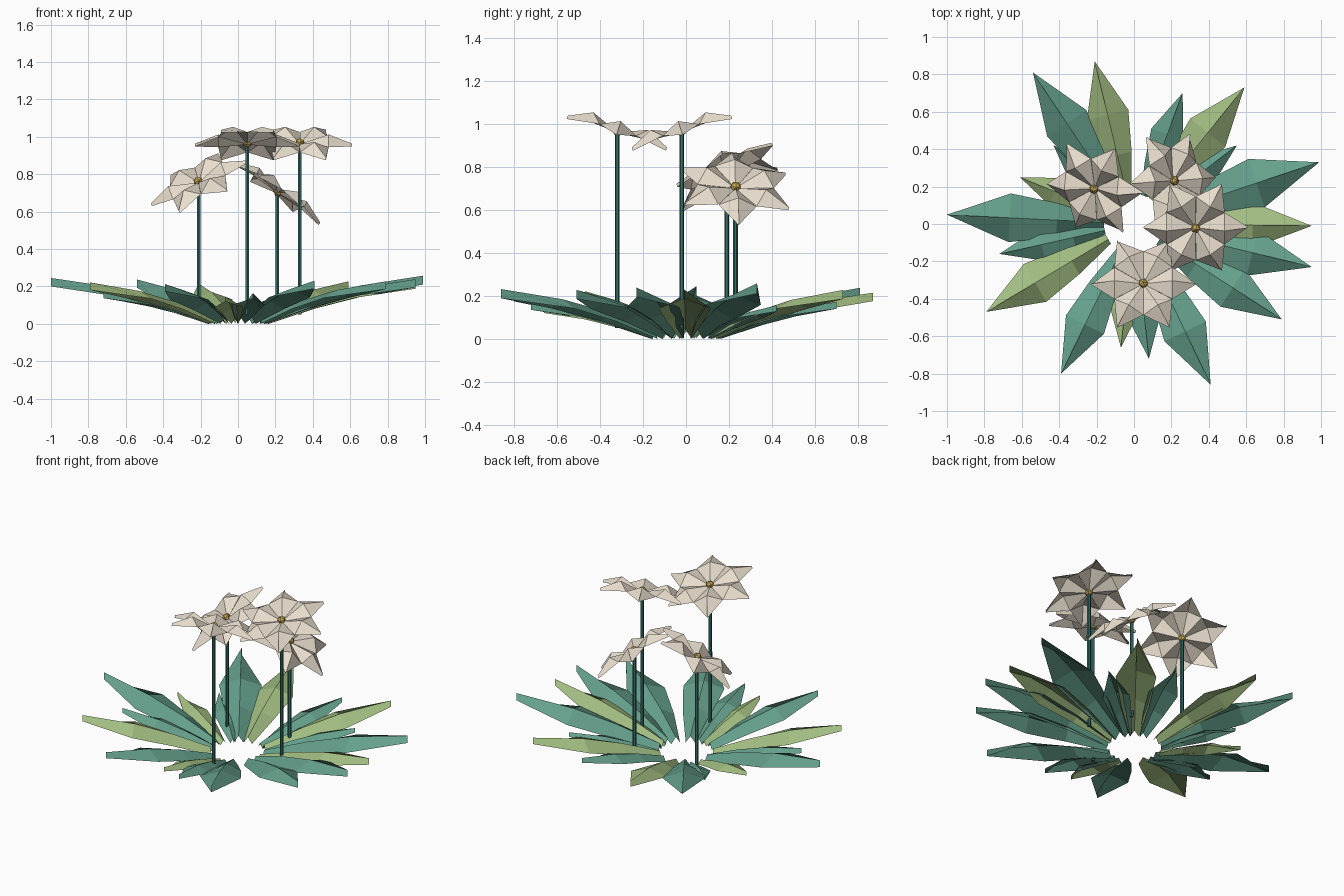
import bpy, bmesh, math
from mathutils import Vector, Matrix

if "Cube" in bpy.data.objects:
    bpy.data.objects.remove(bpy.data.objects["Cube"])


def material(name, rgb):
    m = bpy.data.materials.new(name)
    m.diffuse_color = (*rgb, 1)
    m.use_nodes = True
    m.node_tree.nodes["Principled BSDF"].inputs["Base Color"].default_value = m.diffuse_color
    return m


TEAL = material("teal_leaf", (0.13, 0.35, 0.26))
LIME = material("light_leaf", (0.36, 0.51, 0.22))
STEM = material("stem_green", (0.04, 0.17, 0.15))
CREAM = material("petal_cream", (0.82, 0.74, 0.62))
GOLD = material("centre_gold", (0.55, 0.38, 0.09))


def finish(bm, name, mat, matrix=Matrix()):
    bm.transform(matrix)
    me = bpy.data.meshes.new(name)
    bm.to_mesh(me)
    bm.free()
    me.materials.append(mat)
    ob = bpy.data.objects.new(name, me)
    bpy.context.collection.objects.link(ob)
    return ob


def blade(bm, rows, rot=Matrix()):
    """Ridged sheet along +x; rows are (x, half width, rib z, edge z)."""
    grid = [[bm.verts.new(rot @ Vector(p)) for p in ((x, w, e), (x, 0, z), (x, -w, e))]
            for x, w, z, e in rows]
    for a, b in zip(grid, grid[1:]):
        for i in (0, 1):
            bm.faces.new((a[i], a[i + 1], b[i + 1], b[i]))


# Leaves: folded blades whose ridge stands a constant height above the edges
R0 = 0.16
FOLD = 0.045
LEAVES = [(-.54, .81, TEAL), (-.21, .87, LIME), (.26, .70, TEAL), (.59, .73, LIME),
          (.55, .42, TEAL), (.99, .33, TEAL), (.95, -.01, LIME), (.95, -.23, TEAL),
          (.79, -.51, TEAL), (.41, -.86, TEAL), (.08, -.72, TEAL), (-.07, -.66, LIME),
          (-.39, -.80, TEAL), (-.79, -.47, LIME), (-.72, -.16, TEAL), (-1.0, .05, TEAL),
          (-.61, .25, LIME), (-.43, .42, TEAL)]
for n, (x, y, mat) in enumerate(LEAVES, 1):
    length = math.hypot(x, y) - R0
    s = length / 0.84
    rows = [(R0 + t * length, w * s, z * s, (z - FOLD) * s) for t, w, z in
            ((0, .03, .045), (.3, .09, .13), (.6, .13, .195), (1, 0, .245))]
    bm = bmesh.new()
    blade(bm, rows)
    finish(bm, f"leaf_{n:02d}", mat, Matrix.Rotation(math.atan2(y, x), 4, 'Z'))

# Flowers: position of the head, direction it faces, turn of the petals
FLOWERS = [((.05, -.32, .96), (0, .32, 1), 0),
           ((.33, -.02, .96), (0, -.32, 1), 0),
           ((.21, .23, .70), (.70, .12, 1), 5),
           ((-.21, .19, .755), (-.50, -.48, 1), 0)]
for n, (pos, facing, turn) in enumerate(FLOWERS, 1):
    tilt = Vector((0, 0, 1)).rotation_difference(Vector(facing)).to_matrix().to_4x4()
    head = Matrix.Translation(pos) @ tilt

    # Stem
    bm = bmesh.new()
    h = pos[2] - .05
    bmesh.ops.create_cone(bm, cap_ends=True, segments=6, radius1=.011, radius2=.011, depth=h)
    finish(bm, f"stem_{n}", STEM, Matrix.Translation((pos[0], pos[1], .05 + h / 2)))

    # Six arched petals
    bm = bmesh.new()
    for k in range(6):
        rot = Matrix.Rotation(math.radians(60 * k + turn), 4, 'Z')
        blade(bm, [(.012, .007, .005, 0), (.155, .089, .055, .012), (.28, 0, .004, -.012)], rot)
    finish(bm, f"petals_{n}", CREAM, head)

    # Flower centre
    bm = bmesh.new()
    bmesh.ops.create_icosphere(bm, subdivisions=1, radius=.027)
    finish(bm, f"flower_centre_{n}", GOLD, head @ Matrix.Translation((0, 0, .008)))

# Turn every sheet so its faces point up
for ob in bpy.data.objects:
    if ob.name.startswith(("leaf", "petals")):
        if sum(p.normal.z * p.area for p in ob.data.polygons) < 0:
            ob.data.flip_normals()
